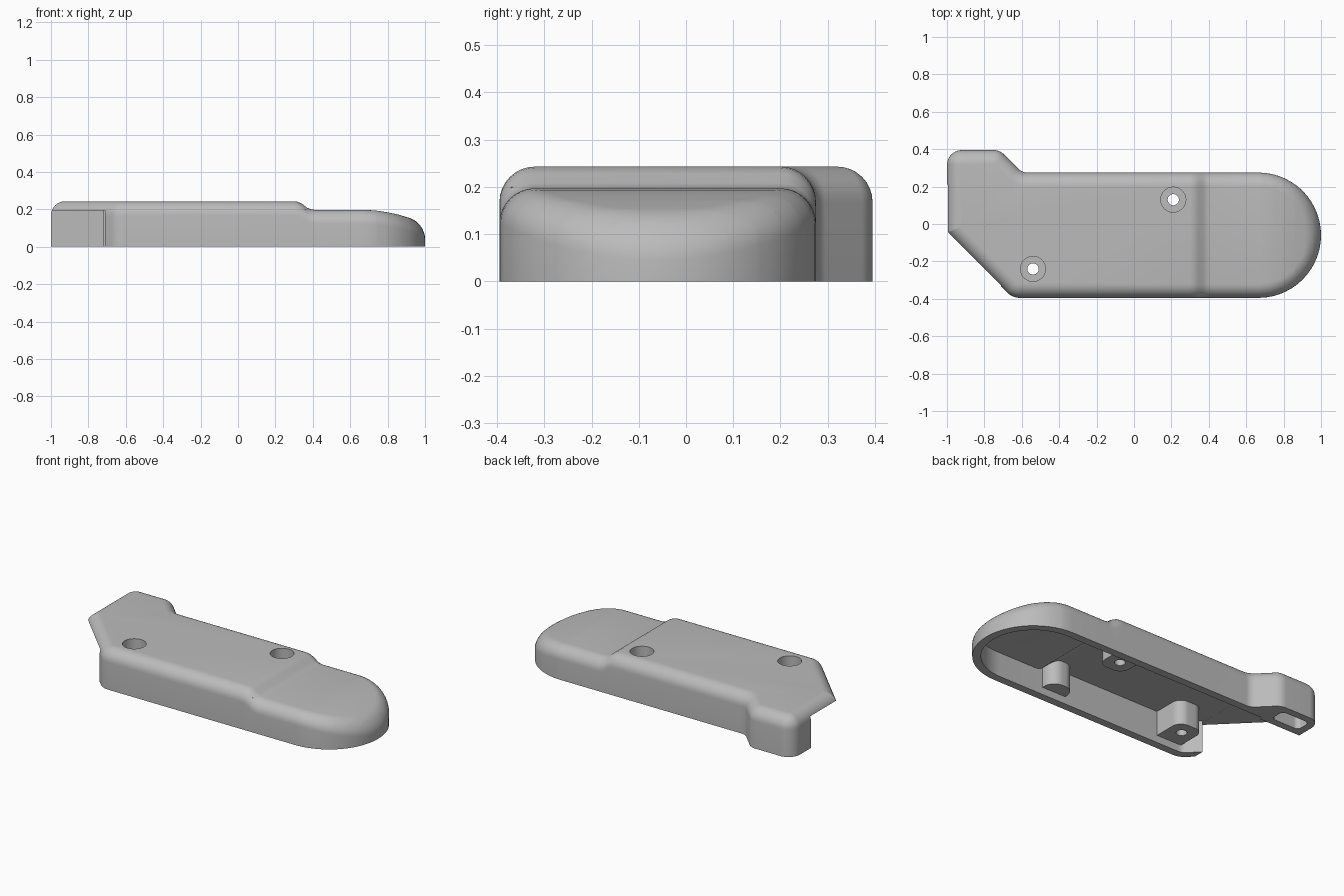
import bpy, bmesh, math
from mathutils import Vector

cube = bpy.data.objects.get("Cube")
if cube:
    bpy.data.objects.remove(cube, do_unlink=True)

mat = bpy.data.materials.new("plain_grey")
mat.use_nodes = True
mat.diffuse_color = (0.5, 0.5, 0.5, 1)
mat.node_tree.nodes["Principled BSDF"].inputs["Base Color"].default_value = (0.5, 0.5, 0.5, 1)

WALL = 0.048
# Height of the roof along x: flat deck, small step, flat, drooping nose
ROOF = [(0.30, 0.243), (0.32, 0.24), (0.345, 0.228), (0.37, 0.208), (0.39, 0.2),
        (0.41, 0.197), (0.68, 0.197), (0.74, 0.193), (0.8, 0.184), (0.86, 0.171),
        (0.92, 0.153), (0.96, 0.138), (1.0, 0.12)]


def roof(x):
    if x <= ROOF[0][0]:
        return ROOF[0][1]
    for (x0, z0), (x1, z1) in zip(ROOF, ROOF[1:]):
        if x <= x1:
            return z0 + (z1 - z0) * (x - x0) / (x1 - x0)
    return ROOF[-1][1]


def outline(corners, inset, seg=14):
    """Counter-clockwise rounded polygon, inset; a negative radius marks a hollow corner."""
    pts = []
    for i, (x, y, r) in enumerate(corners):
        p = Vector((x, y))
        a = (p - Vector(corners[i - 1][:2])).normalized()
        b = (Vector(corners[(i + 1) % len(corners)][:2]) - p).normalized()
        n1, n2 = Vector((-a.y, a.x)), Vector((-b.y, b.x))
        miter = (n1 + n2) / (1 + n1.dot(n2))
        radius = max(r - inset, 0.002) if r > 0 else r - inset
        centre = p + miter * (inset + radius)
        start = math.atan2(n1.y, n1.x)
        turn = math.atan2(a.x * b.y - a.y * b.x, a.dot(b))
        for k in range(seg + 1):
            t = start + turn * k / seg
            pts.append(centre - radius * Vector((math.cos(t), math.sin(t))))
    return pts


def solid(name, corners, height, bottom=0.0, fillet=0.0, stations=()):
    """Prism whose top follows height(x), with an optional rounded top edge."""
    bm = bmesh.new()
    levels = [(0, -1)]
    steps = 8 if fillet else 0
    for k in range(steps + 1):
        t = math.pi / 2 * k / max(steps, 1)
        levels.append((fillet * (1 - math.cos(t)), fillet * (math.sin(t) - 1)))
    rings = [[bm.verts.new((p.x, p.y, z)) for p in outline(corners, d)] for d, z in levels]
    n = len(rings[0])
    for lo, hi in zip(rings, rings[1:]):
        for i in range(n):
            j = (i + 1) % n
            bm.faces.new((lo[i], lo[j], hi[j], hi[i]))
    bm.faces.new(rings[-1])
    bm.faces.new(rings[0][::-1])
    bmesh.ops.remove_doubles(bm, verts=bm.verts, dist=1e-5)
    for x in stations:
        bmesh.ops.bisect_plane(bm, geom=bm.verts[:] + bm.edges[:] + bm.faces[:],
                               plane_co=(x, 0, 0), plane_no=(1, 0, 0))
    for v in bm.verts:
        v.co.z = bottom if v.co.z < -0.5 else height(v.co.x) + v.co.z
    bmesh.ops.recalc_face_normals(bm, faces=bm.faces)
    mesh = bpy.data.meshes.new(name)
    bm.to_mesh(mesh)
    bm.free()
    mesh.materials.append(mat)
    obj = bpy.data.objects.new(name, mesh)
    bpy.context.collection.objects.link(obj)
    return obj


def box(name, x0, x1, y0, y1, z0, z1, r=0.002):
    corners = [(x0, y0, r), (x1, y0, r), (x1, y1, r), (x0, y1, r)]
    return solid(name, corners, lambda x: z1, z0)


def disc(name, x, y, r, z0, z1):
    return box(name, x - r, x + r, y - r, y + r, z0, z1, r)


def combine(target, tool, operation):
    mod = target.modifiers.new(tool.name, "BOOLEAN")
    mod.operation, mod.solver, mod.object = operation, "EXACT", tool
    bpy.context.view_layer.update()
    graph = bpy.context.evaluated_depsgraph_get()
    mesh = bpy.data.meshes.new_from_object(target.evaluated_get(graph))
    target.modifiers.clear()
    target.data = mesh
    bpy.data.objects.remove(tool, do_unlink=True)


# Outer body
body = [(-0.65, -0.395, 0.1), (1, -0.395, 0.335), (1, 0.275, 0.335), (-0.598, 0.275, -0.07),
        (-0.718, 0.395, 0.08), (-1, 0.395, 0.08), (-1, -0.045, 0.02)]
cover = solid("cover_shell", body, roof, 0, 0.075, [x for x, z in ROOF[:-1]])

# Hollow underside, open corner and tab pocket
cavity = [(-0.63, -0.347, 0.06), (0.952, -0.347, 0.287), (0.952, 0.227, 0.287),
          (-0.72, 0.227, 0.002), (-0.72, -0.257, 0.002)]
combine(cover, solid("cavity", cavity, lambda x: roof(x) - WALL, -0.05, 0,
                     [x for x, z in ROOF[:-1]]), "DIFFERENCE")
combine(cover, box("open_corner", -1.1, -0.712, -0.6, 0.21, -0.05, 0.1945), "DIFFERENCE")
combine(cover, box("tab_pocket", -0.955, -0.765, 0.255, 0.35, -0.05, 0.19, 0.03), "DIFFERENCE")

# Screw bosses and side rib, each growing out of a wall
s = 0.002
front_boss = [(-0.625, -0.37, s), (-0.455, -0.37, s), (-0.455, -0.155, 0.06), (-0.625, -0.155, 0.06)]
back_boss = [(0.125, 0.045, 0.06), (0.295, 0.045, 0.06), (0.295, 0.25, s), (0.125, 0.25, s)]
side_rib = [(0.2, -0.37, s), (0.36, -0.37, s), (0.36, -0.26, 0.07), (0.2, -0.26, 0.07)]
for name, shape in (("front_boss", front_boss), ("back_boss", back_boss), ("side_rib", side_rib)):
    combine(cover, solid(name, shape, lambda x: 0.2, 0.045), "UNION")

# Countersunk screw holes
for x, y in ((-0.54, -0.24), (0.21, 0.13)):
    combine(cover, disc("screw_head_recess", x, y, 0.067, 0.1, 0.4), "DIFFERENCE")
    combine(cover, disc("screw_hole", x, y, 0.03, -0.1, 0.15), "DIFFERENCE")

bpy.ops.object.select_all(action="DESELECT")
cover.select_set(True)
bpy.context.view_layer.objects.active = cover
bpy.ops.object.shade_smooth_by_angle(angle=math.radians(30))
